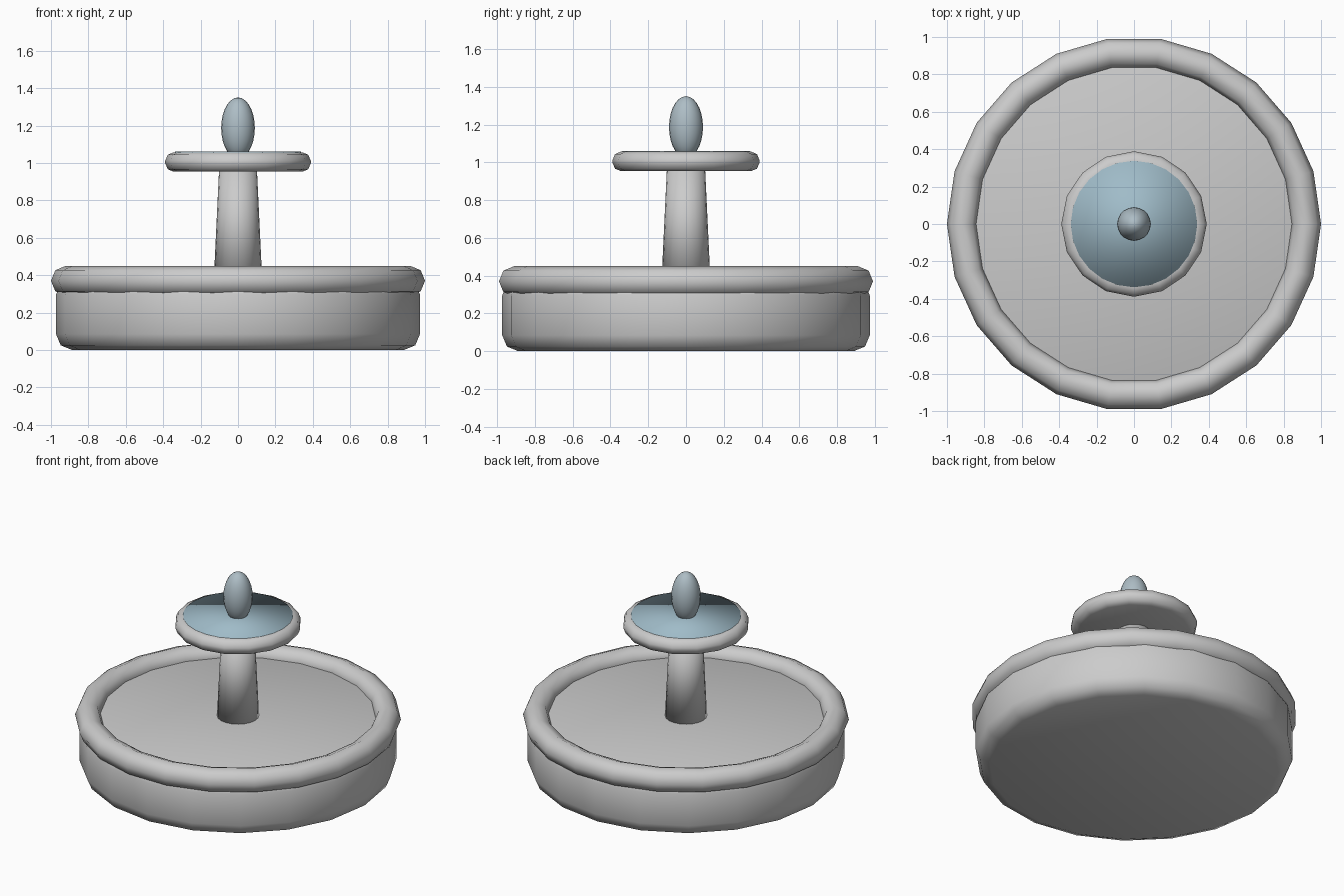
import bpy

if "Cube" in bpy.data.objects:
    bpy.data.objects.remove(bpy.data.objects["Cube"])


def finish(name, mat=None, bevel=0.0, segments=2):
    """Name the active part, smooth it, and optionally round its rims."""
    ob = bpy.context.object
    ob.name = name
    ob.data.name = name
    for p in ob.data.polygons:
        p.use_smooth = True
    if bevel:
        m = ob.modifiers.new("rounded_rims", 'BEVEL')
        m.width = bevel
        m.segments = segments
        m.limit_method = 'ANGLE'
    if mat:
        ob.data.materials.append(mat)
    return ob


def disc(name, sides, r1, r2, z0, z1, **kw):
    """Upright cylinder or tapered cone between two heights."""
    bpy.ops.mesh.primitive_cone_add(vertices=sides, radius1=r1, radius2=r2,
                                    depth=z1 - z0, location=(0, 0, (z0 + z1) / 2))
    return finish(name, **kw)


def colour(name, rgb):
    m = bpy.data.materials.new(name)
    m.diffuse_color = (*rgb, 1)
    m.use_nodes = True
    m.node_tree.nodes["Principled BSDF"].inputs["Base Color"].default_value = m.diffuse_color
    return m


water = colour("water_blue", (0.35, 0.50, 0.58))
spray = colour("spray_blue", (0.42, 0.51, 0.56))

# Lower basin with a rounded stone rim
disc("basin", 20, 0.973, 0.973, 0.0, 0.38, bevel=0.085)
bpy.ops.mesh.primitive_torus_add(major_segments=22, minor_segments=8,
                                 major_radius=0.92, minor_radius=0.08,
                                 location=(0, 0, 0.37))
finish("basin_rim")

# Tapered pillar
disc("pillar", 20, 0.13, 0.101, 0.36, 0.97)

# Upper bowl and its water surface
disc("upper_bowl", 16, 0.389, 0.389, 0.953, 1.057, bevel=0.045)
disc("bowl_water", 24, 0.338, 0.338, 1.03, 1.06, mat=water)

# Egg-shaped water jet on top
bpy.ops.mesh.primitive_uv_sphere_add(segments=20, ring_count=14, radius=1,
                                     location=(0, 0, 1.187))
bpy.context.object.scale = (0.09, 0.09, 0.163)
finish("water_jet", mat=spray)
